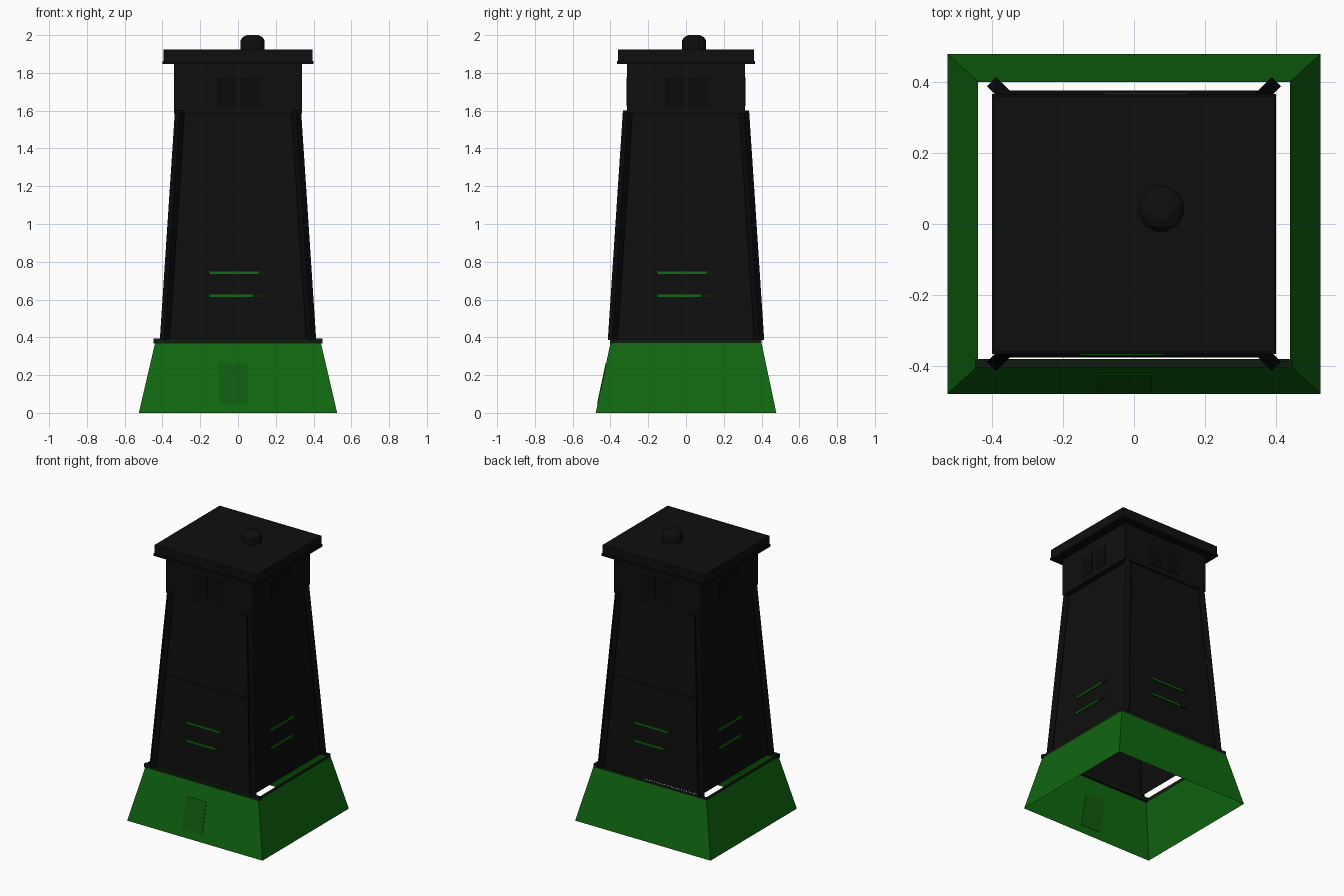
import bpy, bmesh, math
from mathutils import Matrix, Vector

cube = bpy.data.objects.get("Cube")
if cube:
    bpy.data.objects.remove(cube, do_unlink=True)


def material(name, r, g, b):
    m = bpy.data.materials.new(name)
    m.use_nodes = True
    m.diffuse_color = (r, g, b, 1)
    bsdf = m.node_tree.nodes["Principled BSDF"]
    bsdf.inputs["Base Color"].default_value = (r, g, b, 1)
    bsdf.inputs["Roughness"].default_value = 0.8
    return m


BLACK = material("charcoal black", 0.0045, 0.0045, 0.0045)
DEEP = material("deep black", 0.003, 0.003, 0.003)
GREEN = material("green", 0.005, 0.135, 0.005)
DOOR = material("door green", 0.005, 0.105, 0.005)
DARK_GREEN = material("dark green", 0.004, 0.012, 0.004)


def finish(name, bm, mat, fix_normals=True):
    if fix_normals:
        bmesh.ops.recalc_face_normals(bm, faces=bm.faces)
    mesh = bpy.data.meshes.new(name)
    bm.to_mesh(mesh)
    bm.free()
    mesh.materials.append(mat)
    ob = bpy.data.objects.new(name, mesh)
    bpy.context.collection.objects.link(ob)
    return ob


def loft(name, sections, mat, top=False, bottom=False):
    """Rectangular shell through (half_x, half_y, z) sections."""
    bm = bmesh.new()
    rings = [[bm.verts.new((sx * hx, sy * hy, z))
              for sx, sy in ((-1, -1), (1, -1), (1, 1), (-1, 1))]
             for hx, hy, z in sections]
    for a, b in zip(rings, rings[1:]):
        for i in range(4):
            j = (i + 1) % 4
            bm.faces.new((a[i], a[j], b[j], b[i]))
    if top:
        bm.faces.new(rings[-1])
    if bottom:
        bm.faces.new(rings[0][::-1])
    return finish(name, bm, mat, False)


def box(name, centre, size, mat, rot=Matrix()):
    bm = bmesh.new()
    bmesh.ops.create_cube(bm, size=1)
    bm.transform(Matrix.Translation(centre) @ rot @ Matrix.Diagonal((*size, 1)))
    return finish(name, bm, mat)


def spin(ob, angle):
    ob.data.transform(Matrix.Rotation(angle, 4, "Z"))


# Hollow sloping base with its upper rim
loft("base", [(0.525, 0.478, 0), (0.439, 0.40, 0.37)], GREEN)
loft("base_rim", [(0.439, 0.40, 0.365), (0.439, 0.40, 0.392)], DARK_GREEN)
box("front_rim_bar", (0, -0.392, 0.38), (0.894, 0.023, 0.025), DARK_GREEN)

# Door plate lying on the front slope
lean = math.atan2(0.078, 0.37)
door_z = 0.157
box("door", (-0.027, -0.478 + 0.078 * door_z / 0.37, door_z),
    (0.155, 0.006, 0.215 / math.cos(lean)), DOOR, Matrix.Rotation(-lean, 4, "X"))

# Tapering shaft in two stages with a fine seam
BOTTOM, TOP = (0.376, 0.38), (0.30, 1.6)


def shaft_half(z):
    t = (z - BOTTOM[1]) / (TOP[1] - BOTTOM[1])
    return BOTTOM[0] + t * (TOP[0] - BOTTOM[0])


seam = shaft_half(1.02)
loft("shaft", [(BOTTOM[0], BOTTOM[0], BOTTOM[1]), (seam, seam, 1.02),
               (seam - 0.004, seam - 0.004, 1.022), (TOP[0], TOP[0], TOP[1])], BLACK)

# Leaning diamond-section corner posts
for side_x, label_x in ((1, "left"), (-1, "right")):
    for side_y, label_y in ((1, "back"), (-1, "front")):
        bm = bmesh.new()
        rings = []
        for c, z in ((0.388, 0.385), (0.308, 1.6)):
            rings.append([bm.verts.new((side_x * c + dx, side_y * c + dy, z))
                          for dx, dy in ((0.026, 0), (0, 0.026), (-0.026, 0), (0, -0.026))])
        for i in range(4):
            j = (i + 1) % 4
            bm.faces.new((rings[0][i], rings[0][j], rings[1][j], rings[1][i]))
        for ring in rings:
            bm.faces.new(ring)
        finish(f"{label_y}_{label_x}_post", bm, DEEP)

# Pairs of light strips, repeated on all four sides
tilt = Matrix.Rotation(-math.atan2(BOTTOM[0] - TOP[0], TOP[1] - BOTTOM[1]), 4, "X")
for n, side in enumerate(("front", "left", "back", "right")):
    for z, end, label in ((0.742, 0.108, "upper"), (0.62, 0.08, "lower")):
        y = -shaft_half(z) - 0.003
        for x0, x1, mat, part in ((-0.15, end, GREEN, "strip"),
                                  (end, 0.14, DARK_GREEN, "strip_end")):
            ob = box(f"{side}_{label}_{part}", ((x0 + x1) / 2, y, z),
                     (x1 - x0, 0.009, 0.015), mat, tilt)
            spin(ob, n * math.pi / 2)

# Lookout room
ROOM = (0.338, 0.313)
loft("lookout_room", [(*ROOM, 1.585), (*ROOM, 1.86)], BLACK, True, True)

# Paired window plates on each side of the room
for n, side in enumerate(("front", "left", "back", "right")):
    depth = ROOM[1] if n % 2 == 0 else ROOM[0]
    for x in (-0.065, 0.065):
        ob = box(f"{side}_window", (x, -depth, 1.70), (0.1, 0.004, 0.15), DEEP)
        spin(ob, n * math.pi / 2)

# Flat roof with a lower lip
loft("roof_lip", [(0.40, 0.366, 1.848), (0.40, 0.366, 1.863)], DEEP, True, True)
loft("roof", [(0.395, 0.361, 1.86), (0.395, 0.361, 1.923)], BLACK, True, True)

# Domed roof knob, set off centre
bm = bmesh.new()
knob = [[bm.verts.new((0.077 + r * math.cos(a), 0.043 + r * math.sin(a), z))
         for a in (math.tau * (i + 0.5) / 12 for i in range(12))]
        for r, z in ((0.066, 1.92), (0.066, 1.972), (0.055, 1.988), (0.032, 2.0))]
for a, b in zip(knob, knob[1:]):
    for i in range(12):
        j = (i + 1) % 12
        bm.faces.new((a[i], a[j], b[j], b[i]))
bm.faces.new(knob[-1])
bm.faces.new(knob[0][::-1])
finish("roof_knob", bm, BLACK)
